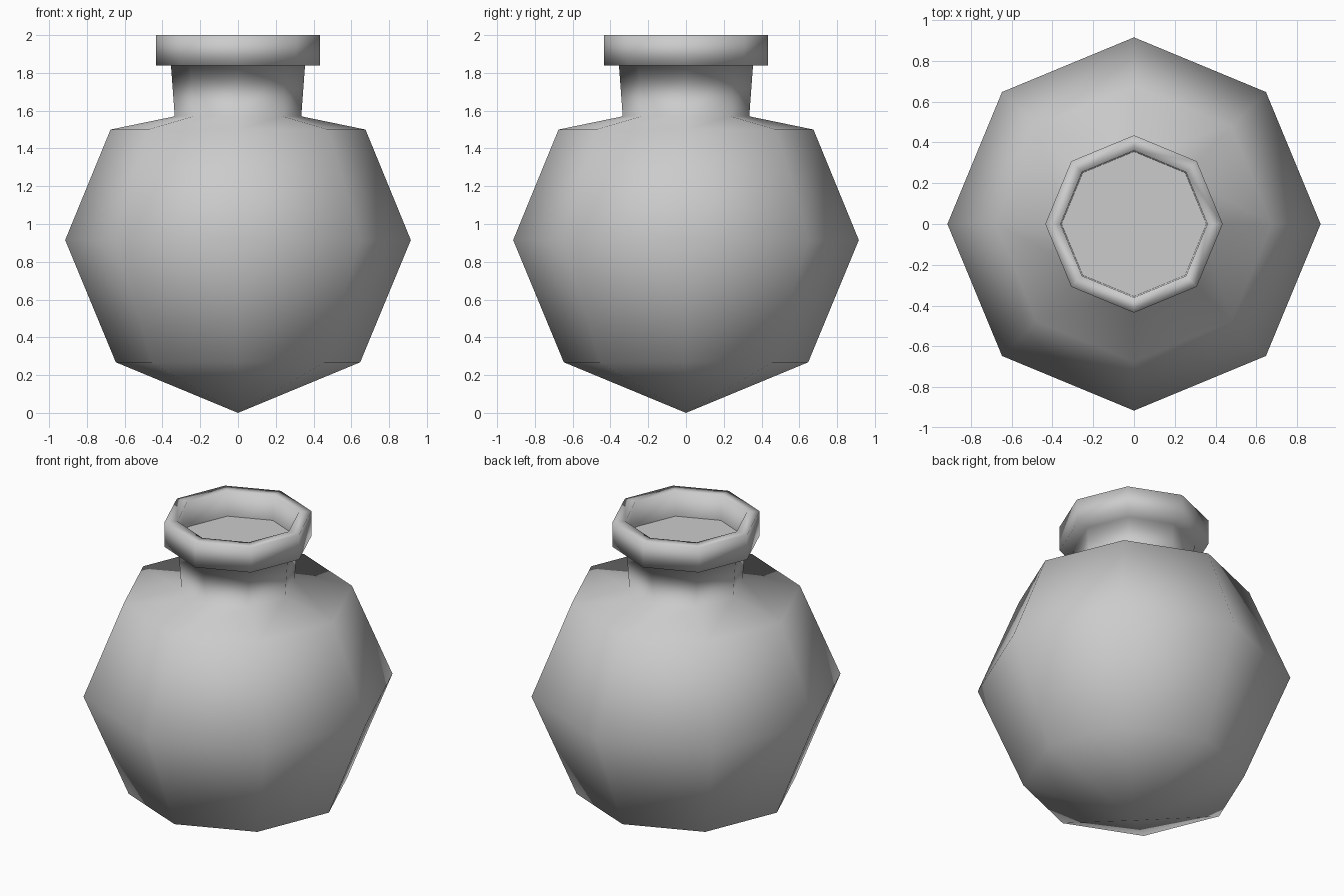
import bpy
import bmesh
from math import cos, sin, pi

cube = bpy.data.objects.get("Cube")
if cube:
    bpy.data.objects.remove(cube, do_unlink=True)

SIDES = 8

# One plain grey for the whole vessel
grey = bpy.data.materials.new("plain grey")
grey.use_nodes = True
colour = (0.6, 0.6, 0.6, 1)
grey.diffuse_color = colour
grey.node_tree.nodes["Principled BSDF"].inputs["Base Color"].default_value = colour


def lathe(name, profile):
    """Turn (radius, height) points around z; a zero radius makes a single tip."""
    bm = bmesh.new()
    rings = []
    for r, z in profile:
        count = SIDES if r else 1
        rings.append([bm.verts.new((r * cos(2 * pi * i / SIDES), r * sin(2 * pi * i / SIDES), z))
                      for i in range(count)])
    for low, high in zip(rings, rings[1:]):
        for i in range(SIDES):
            j = (i + 1) % SIDES
            corners = [low[i % len(low)], low[j % len(low)],
                       high[j % len(high)], high[i % len(high)]]
            bm.faces.new(list(dict.fromkeys(corners)))
    for face in bm.faces:
        face.smooth = True
    mesh = bpy.data.meshes.new(name)
    bm.to_mesh(mesh)
    bm.free()
    mesh.materials.append(grey)
    obj = bpy.data.objects.new(name, mesh)
    bpy.context.collection.objects.link(obj)
    return obj


# Round body, shoulder, neck and hollow rim in one smooth skin
BODY = 0.915
DIAG = BODY * sin(pi / 4)
lathe("flask_body", [
    (0, 0), (DIAG, BODY - DIAG), (BODY, BODY),   # lower half of the globe
    (0.675, 1.5), (0.335, 1.57),                 # shoulder
    (0.355, 1.84),                               # flared neck
    (0.435, 1.84), (0.435, 2.0),                 # outer rim
    (0.36, 2.0), (0.355, 1.84),                  # inside of the rim
])

# Flat plate closing the mouth inside the rim
lathe("mouth_plate", [(0.355, 1.84), (0, 1.84)])
